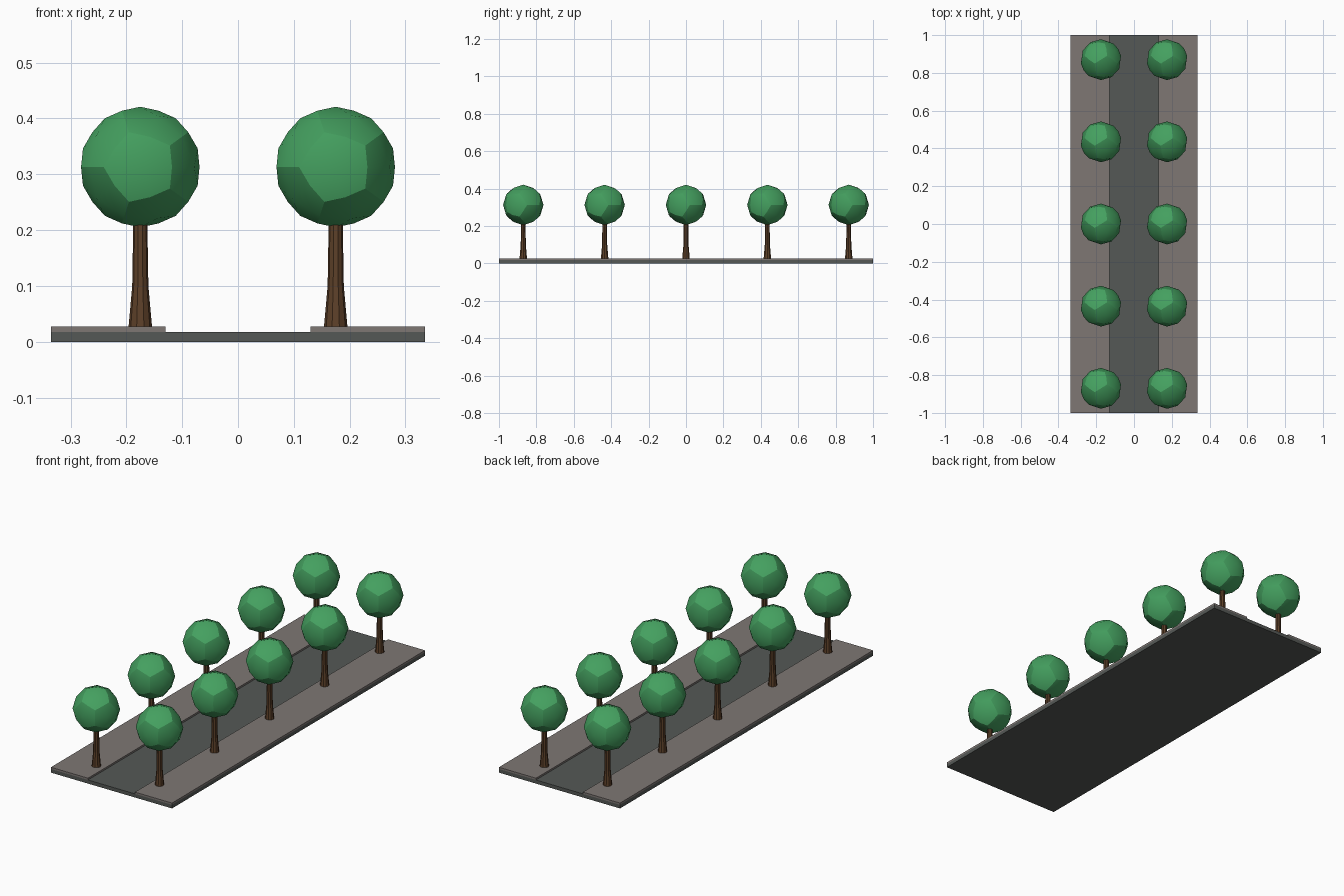
import bpy, bmesh, math
from mathutils import Matrix

if "Cube" in bpy.data.objects:
    bpy.data.objects.remove(bpy.data.objects["Cube"])


def material(name, rgb):
    m = bpy.data.materials.new(name)
    m.diffuse_color = (*rgb, 1)
    m.use_nodes = True
    m.node_tree.nodes["Principled BSDF"].inputs["Base Color"].default_value = m.diffuse_color
    return m


ROAD = material("asphalt", (0.09, 0.098, 0.092))
PAVE = material("paving", (0.21, 0.185, 0.175))
BARK = material("bark", (0.11, 0.052, 0.022))
LEAF = material("leaves", (0.058, 0.35, 0.115))


def add(name, mesh, mat=None, loc=(0, 0, 0)):
    if mat:
        mesh.materials.append(mat)
    ob = bpy.data.objects.new(name, mesh)
    ob.location = loc
    bpy.context.collection.objects.link(ob)
    return ob


def to_mesh(name, bm):
    bmesh.ops.recalc_face_normals(bm, faces=bm.faces)
    me = bpy.data.meshes.new(name)
    bm.to_mesh(me)
    bm.free()
    return me


def box(name, x0, x1, z0, z1, mat):
    bm = bmesh.new()
    bmesh.ops.create_cube(bm, size=1)
    bmesh.ops.scale(bm, vec=(x1 - x0, 2, z1 - z0), verts=bm.verts)
    add(name, to_mesh(name, bm), mat, ((x0 + x1) / 2, 0, (z0 + z1) / 2))


def crown_mesh(radius):
    # rounded dodecahedron: twelve domed pentagons with sharp seams
    phi = (1 + math.sqrt(5)) / 2
    bm = bmesh.new()
    signs = (-1, 1)
    for a in signs:
        for b in signs:
            for p in ((0, a * phi, b / phi), (a * phi, b / phi, 0), (b / phi, 0, a * phi)):
                bm.verts.new(p)
            for c in signs:
                bm.verts.new((a, b, c))
    # one hull face per pentagon, found from the twelve face directions
    for a in signs:
        for b in signs:
            for d in ((a * phi, 0, b), (b, a * phi, 0), (0, b, a * phi)):
                top = sorted(bm.verts, key=lambda v: -sum(x * y for x, y in zip(v.co, d)))[:5]
                q = Matrix.Identity(3)
                n = (top[0].co + top[1].co + top[2].co + top[3].co + top[4].co).normalized()
                u = (top[0].co - n * top[0].co.dot(n)).normalized()
                w = n.cross(u)
                top.sort(key=lambda v: math.atan2(v.co.dot(w), v.co.dot(u)))
                bm.faces.new(top)
    corners = set(bm.verts)
    mids = set(v for v in bmesh.ops.bisect_edges(bm, edges=bm.edges[:], cuts=1)["geom_split"]
               if isinstance(v, bmesh.types.BMVert)) - corners
    centres = set(bmesh.ops.poke(bm, faces=bm.faces[:])["verts"])
    for v in bm.verts:
        v.co = v.co.normalized() * radius
    spokes = [e for e in bm.edges
              if any(v in centres for v in e.verts) and any(v in corners for v in e.verts)]
    for e in bm.edges:
        e.smooth = any(v in centres for v in e.verts)
    bmesh.ops.dissolve_edges(bm, edges=spokes, use_verts=False)
    for f in bm.faces:
        f.smooth = True
    # turn one pentagon to face the front
    bmesh.ops.rotate(bm, matrix=Matrix.Rotation(math.atan(1 / phi), 3, 'Z'), verts=bm.verts)
    return to_mesh("crown", bm)


def trunk_mesh(profile, sides):
    bm = bmesh.new()
    rings = [[bm.verts.new((r * math.cos(2 * math.pi * i / sides),
                            r * math.sin(2 * math.pi * i / sides), z))
              for i in range(sides)] for r, z in profile]
    for lo, hi in zip(rings, rings[1:]):
        for i in range(sides):
            j = (i + 1) % sides
            bm.faces.new((lo[i], lo[j], hi[j], hi[i]))
    bm.faces.new(rings[0][::-1])
    bm.faces.new(rings[-1])
    return to_mesh("trunk", bm)


# road slab and raised pavements
box("road", -0.335, 0.335, 0, 0.018, ROAD)
box("pavement_left", -0.335, -0.13, 0.018, 0.027, PAVE)
box("pavement_right", 0.13, 0.335, 0.018, 0.027, PAVE)

# two rows of five trees
crown = crown_mesh(0.108)
crown.materials.append(LEAF)
trunk = trunk_mesh([(0.021, 0.027), (0.0145, 0.10), (0.0125, 0.22)], 10)
trunk.materials.append(BARK)
for side, x in (("left", -0.175), ("right", 0.175)):
    for i in range(5):
        y = (i - 2) * 0.435
        add(f"tree_trunk_{side}_{i + 1}", trunk, None, (x, y, 0))
        add(f"tree_crown_{side}_{i + 1}", crown, None, (x, y, 0.313))
